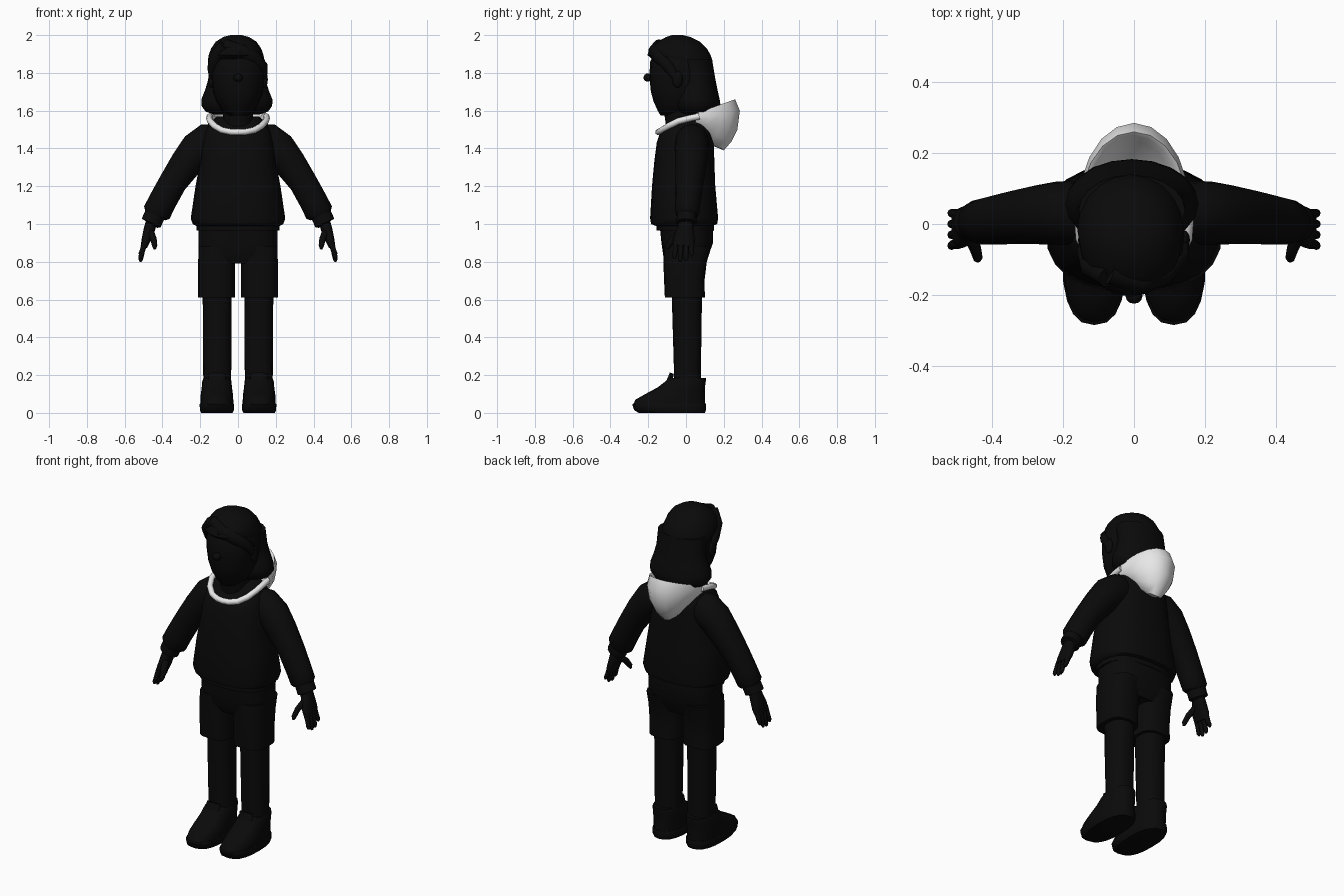
import bpy, bmesh, math
from mathutils import Vector

cube = bpy.data.objects.get("Cube")
if cube:
    bpy.data.objects.remove(cube, do_unlink=True)


def material(name, value):
    mat = bpy.data.materials.new(name)
    mat.use_nodes = True
    colour = (value, value, value, 1)
    mat.diffuse_color = colour
    mat.node_tree.nodes["Principled BSDF"].inputs["Base Color"].default_value = colour
    return mat


BLACK = material("black", 0.003)
WHITE = material("white", 0.8)
SIDES = (("left", 1), ("right", -1))


def finish(name, bm, mat, angle=50):
    """Turn a bmesh into a smooth shaded object."""
    bmesh.ops.recalc_face_normals(bm, faces=bm.faces)
    mesh = bpy.data.meshes.new(name)
    bm.to_mesh(mesh)
    bm.free()
    mesh.materials.append(mat)
    obj = bpy.data.objects.new(name, mesh)
    bpy.context.collection.objects.link(obj)
    bpy.ops.object.select_all(action="DESELECT")
    obj.select_set(True)
    bpy.context.view_layer.objects.active = obj
    bpy.ops.object.shade_smooth_by_angle(angle=math.radians(angle))
    return obj


def bridge(bm, rings, closed=True):
    """Join successive rings of vertices with quads."""
    count = len(rings[0])
    for a, b in zip(rings, rings[1:]):
        for i in range(count if closed else count - 1):
            j = (i + 1) % count
            bm.faces.new((a[i], a[j], b[j], b[i]))


def tube(name, stations, sides=16, power=2, axis=None, mirror=1, mat=BLACK):
    """Loft rounded rings (centre, half width, half depth) along a path."""
    bm = bmesh.new()
    points = [Vector(s[0]) for s in stations]
    rings = []
    for k, (_, rx, ry) in enumerate(stations):
        along = axis or (points[min(k + 1, len(points) - 1)] - points[max(k - 1, 0)])
        across = Vector((0, 1, 0)).cross(along).normalized()
        depth = Vector(along).cross(across).normalized()
        ring = []
        for i in range(sides):
            a = math.tau * i / sides
            c, s = math.cos(a), math.sin(a)
            u = math.copysign(abs(c) ** (2 / power), c) * rx
            v = math.copysign(abs(s) ** (2 / power), s) * ry
            p = points[k] + across * u + depth * v
            ring.append(bm.verts.new((p.x * mirror, p.y, p.z)))
        rings.append(ring)
    bridge(bm, rings)
    bm.faces.new(rings[0])
    bm.faces.new(rings[-1])
    return finish(name, bm, mat)


def stack(name, levels, x=0, **options):
    """Loft level rings given as (height, half width, front y, back y)."""
    stations = [((x, (f + b) / 2, z), w, (b - f) / 2) for z, w, f, b in levels]
    return tube(name, stations, axis=Vector((0, 0, 1)), **options)


def ball(name, centre, size, mirror=1):
    bm = bmesh.new()
    bmesh.ops.create_uvsphere(bm, u_segments=12, v_segments=8, radius=1)
    for v in bm.verts:
        v.co = Vector([c + o * s for c, o, s in zip(centre, v.co, size)])
        v.co.x *= mirror
    return finish(name, bm, BLACK)


# Sweater body and the shirt hem under it
stack("sweater", [(.99, .22, -.16, .14), (1.0, .24, -.185, .165), (1.03, .25, -.19, .17),
                  (1.2, .225, -.18, .155), (1.33, .2, -.168, .15), (1.43, .19, -.155, .148),
                  (1.49, .175, -.135, .14), (1.54, .145, -.08, .115), (1.57, .11, -.05, .09)],
      sides=24, power=2.5)
stack("shirt_hem", [(.965, .22, -.155, .148), (1.01, .222, -.155, .148)], sides=24, power=2.5)

# Shorts: seat with two straight legs
stack("shorts_seat", [(.79, .17, -.1, .1), (.83, .205, -.12, .118), (.9, .21, -.13, .143),
                      (1.0, .21, -.14, .145)], sides=24, power=2.8)

for side, m in SIDES:
    stack(side + "_shorts_leg", [(.61, .098, -.112, .1), (.7, .098, -.116, .098),
                                 (.8, .098, -.12, .11), (.88, .095, -.12, .135)],
          x=.113, power=3, mirror=m)
    stack(side + "_leg", [(.1, .073, -.06, .08), (.3, .075, -.066, .08), (.64, .077, -.076, .085)],
          x=.11, power=2.4, mirror=m)

    # Shoes
    stack(side + "_sole", [(0, .083, -.25, .1), (.015, .09, -.275, .106),
                           (.045, .091, -.285, .107), (.05, .088, -.28, .104)],
          x=.112, power=2.5, sides=20, mirror=m)
    stack(side + "_shoe", [(.04, .087, -.28, .102), (.07, .087, -.268, .1), (.1, .085, -.215, .1),
                           (.135, .08, -.15, .1), (.17, .077, -.105, .105), (.185, .07, -.09, .105)],
          x=.112, power=2.4, sides=20, mirror=m)
    tube(side + "_shoe_tongue", [((.11, -.1, .13), .045, .02), ((.11, -.075, .21), .045, .012)],
         sides=10, mirror=m)

    # Sleeves and cuffs
    tube(side + "_sleeve", [((.11, .03, 1.44), .09, .08), ((.155, .032, 1.435), .1, .09),
                            ((.215, .03, 1.395), .095, .09), ((.275, .026, 1.32), .085, .083),
                            ((.345, .018, 1.22), .074, .075), ((.4, .01, 1.12), .074, .068),
                            ((.43, .006, 1.06), .075, .064), ((.437, .005, 1.045), .06, .055)],
         mirror=m)
    tube(side + "_cuff", [((.435, .005, 1.06), .055, .052), ((.46, .002, 1.005), .055, .053),
                          ((.463, .002, 1), .04, .04)], mirror=m)

    # Hands
    tube(side + "_palm", [((.455, 0, 1.02), .03, .035), ((.47, -.004, .97), .03, .045),
                          ((.485, -.01, .92), .025, .058), ((.498, -.014, .88), .018, .056)],
         sides=12, power=2.5, mirror=m)
    for n, (finger, tip) in enumerate((("index", .815), ("middle", .8), ("ring", .805), ("little", .83))):
        y = -.056 + n * .028
        tube(f"{side}_{finger}_finger", [((.492, y, .905), .015, .014), ((.506, y, .86), .014, .014),
                                         ((.515, y * 1.1, tip + .012), .012, .012),
                                         ((.517, y * 1.1, tip), .006, .006)], sides=8, mirror=m)
    tube(side + "_thumb", [((.465, -.025, .96), .02, .022), ((.447, -.07, .92), .017, .018),
                           ((.441, -.095, .885), .014, .015), ((.441, -.102, .868), .007, .008)],
         sides=8, mirror=m)
    ball(side + "_ear", (.14, -.045, 1.765), (.018, .028, .045), m)

# Head and neck
stack("neck", [(1.46, .085, -.1, .07), (1.55, .08, -.11, .06), (1.62, .08, -.12, .06)])
stack("face", [(1.575, .055, -.135, .04), (1.6, .085, -.15, .08), (1.65, .115, -.172, .1),
               (1.7, .132, -.186, .11), (1.78, .142, -.194, .12), (1.86, .142, -.19, .12),
               (1.93, .11, -.15, .08)], sides=20, power=2.2)
ball("nose", (0, -.203, 1.775), (.024, .022, .022))

# Hair: bob with a swept fringe
stack("hair_crown", [(1.83, .145, -.1, .14), (1.865, .15, -.17, .14), (1.895, .145, -.205, .13),
                     (1.93, .132, -.19, .11), (1.965, .108, -.15, .075), (1.99, .068, -.105, .025),
                     (2.0, .03, -.075, -.015)], x=-.01, sides=20)
stack("hair_bob", [(1.58, .12, -.02, .14), (1.595, .165, -.05, .17), (1.625, .187, -.065, .183),
                   (1.66, .188, -.065, .178), (1.71, .168, -.05, .167), (1.77, .15, -.04, .155),
                   (1.87, .15, -.06, .138)], x=-.006, sides=20)
tube("fringe_left", [((-.07, -.14, 1.95), .03, .03), ((.01, -.165, 1.915), .04, .035),
                     ((.08, -.14, 1.88), .04, .035), ((.125, -.09, 1.83), .035, .03),
                     ((.14, -.05, 1.77), .015, .02)], sides=10)
tube("fringe_right", [((-.07, -.15, 1.945), .035, .03), ((-.115, -.12, 1.88), .04, .035),
                      ((-.138, -.075, 1.82), .025, .03), ((-.14, -.05, 1.77), .012, .02)], sides=10)

# Hood: an open bowl hanging behind the neck, from inner lining over the rim to the base
bm = bmesh.new()
rows = []
for width, reach, side_z, back_z in ((.09, .08, 1.54, 1.52), (.12, .185, 1.565, 1.61),
                                     (.135, .2, 1.585, 1.65), (.15, .21, 1.585, 1.66),
                                     (.156, .235, 1.56, 1.6), (.145, .222, 1.54, 1.5),
                                     (.12, .19, 1.52, 1.435), (.085, .15, 1.5, 1.39),
                                     (.04, .09, 1.49, 1.415)):
    row = []
    for i in range(11):
        a = math.pi * (i / 10 - .5)
        c = math.cos(a)
        row.append(bm.verts.new((width * math.sin(a), .05 + reach * c,
                                 side_z + (back_z - side_z) * c)))
    rows.append(row)
bridge(bm, rows, closed=False)
finish("hood", bm, WHITE)

# Collar band running round the front of the neck
half = [(.15, .07, 1.57), (.152, .02, 1.56), (.148, -.04, 1.545), (.125, -.09, 1.52),
        (.085, -.125, 1.497), (.04, -.142, 1.488)]
path = half + [(0, -.146, 1.486)] + [(-x, y, z) for x, y, z in reversed(half)]
curve = bpy.data.curves.new("collar_band", "CURVE")
curve.dimensions = "3D"
curve.bevel_depth = .017
curve.bevel_resolution = 2
curve.use_fill_caps = True
spline = curve.splines.new("POLY")
spline.points.add(len(path) - 1)
for point, co in zip(spline.points, path):
    point.co = (*co, 1)
curve.materials.append(WHITE)
bpy.context.collection.objects.link(bpy.data.objects.new("collar_band", curve))
